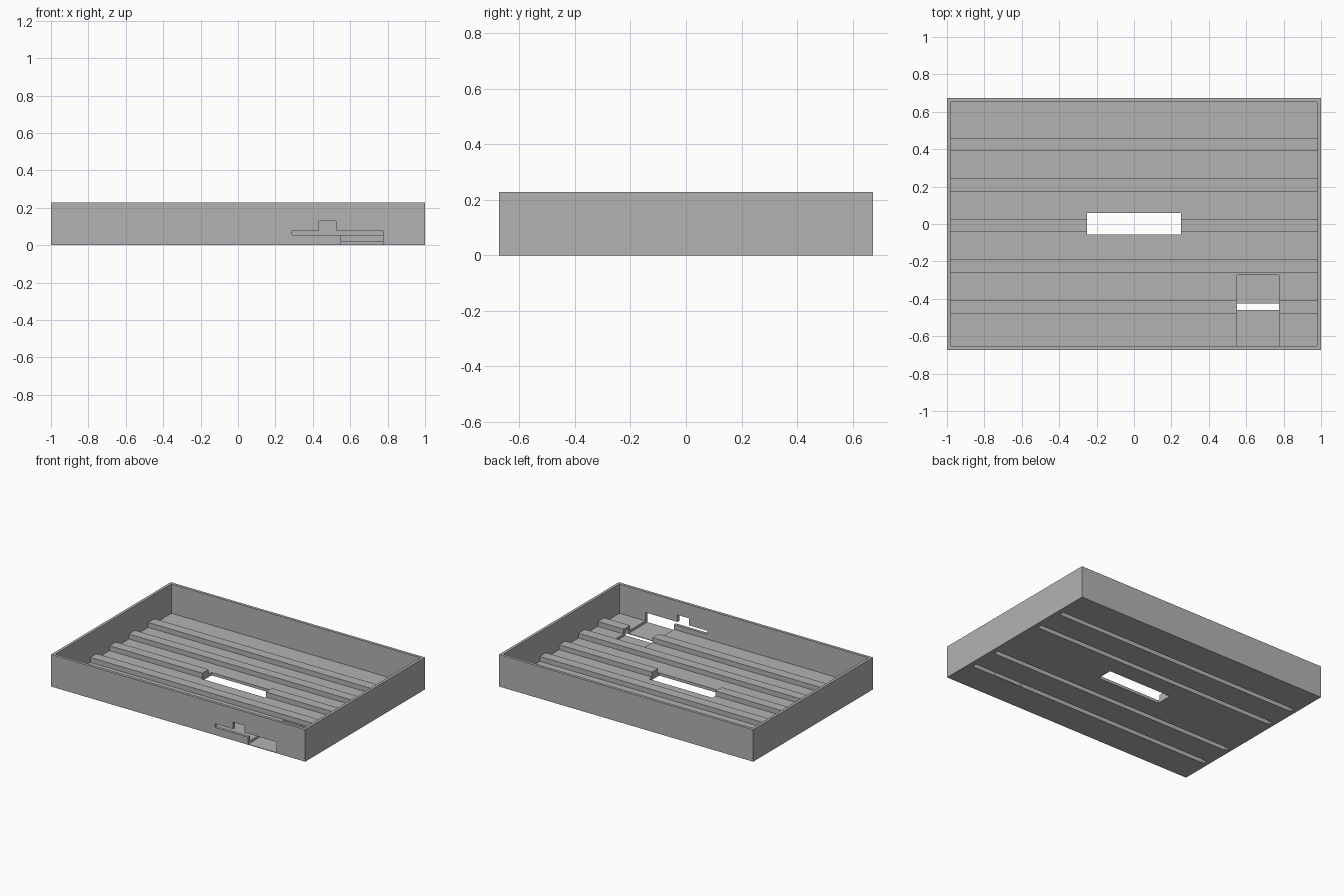
import bpy

cube = bpy.data.objects.get("Cube")
if cube:
    bpy.data.objects.remove(cube, do_unlink=True)

grey = bpy.data.materials.new("plain_grey")
grey.use_nodes = True
colour = (0.45, 0.45, 0.45, 1)
grey.diffuse_color = colour
grey.node_tree.nodes["Principled BSDF"].inputs["Base Color"].default_value = colour


def box(name, x, y, z):
    """Box spanning the given (min, max) ranges."""
    spans = (x, y, z)
    bpy.ops.mesh.primitive_cube_add(size=1, location=[(a + b) / 2 for a, b in spans])
    ob = bpy.context.object
    ob.name = name
    ob.scale = [b - a for a, b in spans]
    bpy.ops.object.transform_apply(location=True, rotation=False, scale=True)
    ob.data.materials.append(grey)
    return ob


def combine(body, tool, operation):
    """Apply a boolean to the body and discard the tool."""
    mod = body.modifiers.new(operation.lower(), "BOOLEAN")
    mod.operation = operation
    mod.solver = "EXACT"
    mod.object = tool
    bpy.context.view_layer.objects.active = body
    bpy.ops.object.modifier_apply(modifier=mod.name)
    bpy.data.objects.remove(tool, do_unlink=True)


W, D, H = 1.0, 0.673, 0.228
WALL, FLOOR, RIDGE_TOP = 0.02, 0.02, 0.055

# Open tray with thin walls
tray = box("tray", (-W, W), (-D, D), (0, H))
cavity = box("cavity", (WALL - W, W - WALL), (WALL - D, D - WALL), (FLOOR, H + 0.1))
combine(tray, cavity, "DIFFERENCE")

# Floor ridges, hollowed from below except the middle one
for i in range(-2, 3):
    y = i * 0.217 - 0.009
    ridge = box("ridge", (-0.99, 0.99), (y - 0.035, y + 0.035), (0.01, RIDGE_TOP))
    combine(tray, ridge, "UNION")
    if i:
        groove = box("groove", (-0.965, 0.965), (y - 0.0175, y + 0.0175), (-0.05, 0.037))
        combine(tray, groove, "DIFFERENCE")

# Openings: centre hole, recessed front channel, front slit and its tab
openings = [
    ("centre_hole", (-0.25, 0.25), (-0.055, 0.06), (-0.1, 0.15)),
    ("front_channel", (0.55, 0.776), (-0.8, -0.272), (0.004, 0.07)),
    ("front_slit", (0.29, 0.776), (-0.8, -0.64), (RIDGE_TOP, 0.08)),
    ("slit_tab", (0.432, 0.524), (-0.8, -0.64), (0.06, 0.13)),
]
for spec in openings:
    combine(tray, box(*spec), "DIFFERENCE")
